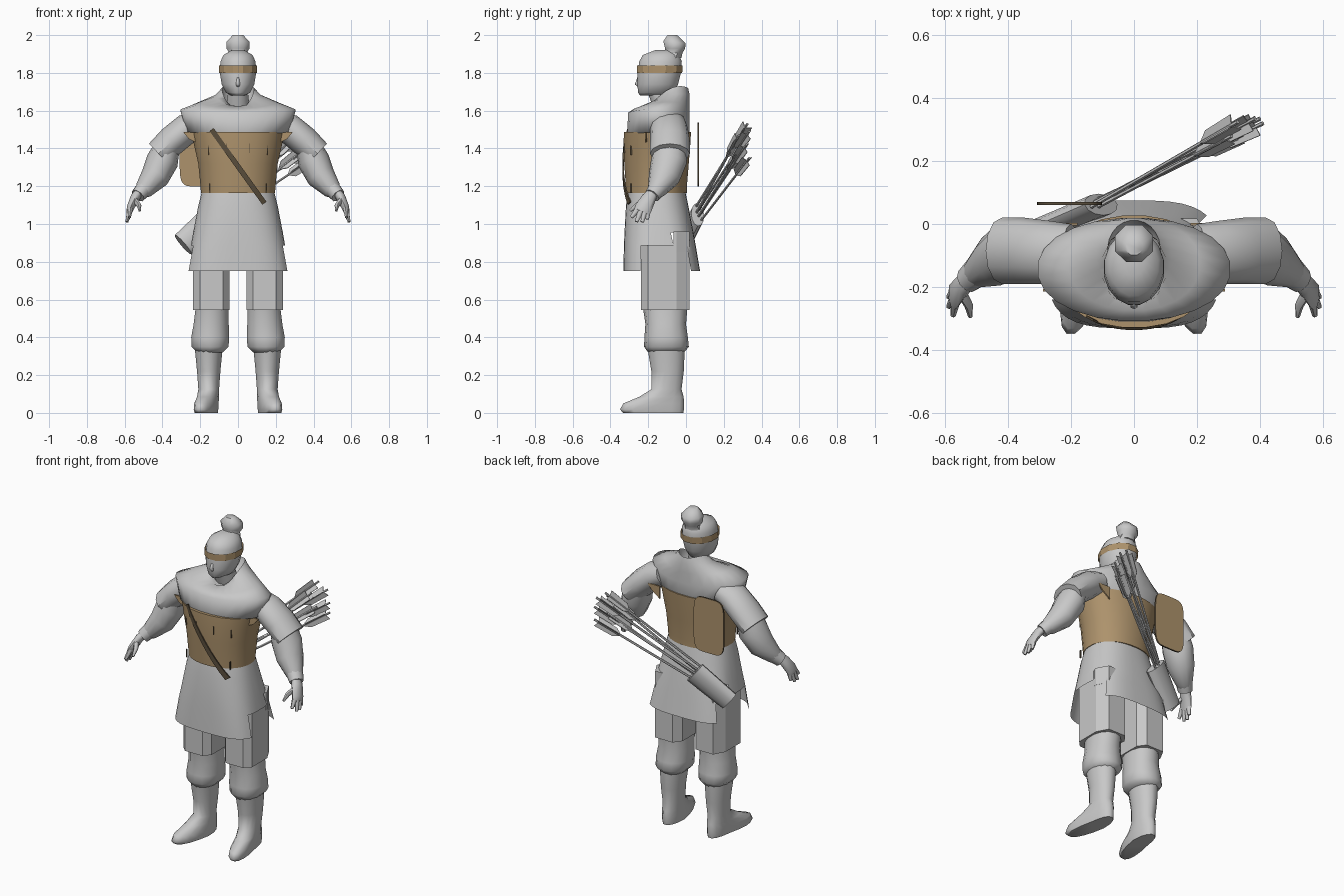
import bpy, bmesh, math
from mathutils import Vector

if "Cube" in bpy.data.objects:
    bpy.data.objects.remove(bpy.data.objects["Cube"])


def material(name, r, g, b):
    m = bpy.data.materials.new(name)
    m.diffuse_color = (r, g, b, 1)
    m.use_nodes = True
    m.node_tree.nodes["Principled BSDF"].inputs["Base Color"].default_value = m.diffuse_color
    return m


GREY = material("cloth_grey", 0.58, 0.58, 0.58)
TAN = material("armour_tan", 0.42, 0.29, 0.15)
BROWN = material("leather_brown", 0.10, 0.075, 0.045)


def finish(bm, name, mat, mirror=False, angle=40):
    bmesh.ops.recalc_face_normals(bm, faces=bm.faces)
    me = bpy.data.meshes.new(name)
    bm.to_mesh(me)
    bm.free()
    ob = bpy.data.objects.new(name, me)
    bpy.context.collection.objects.link(ob)
    me.materials.append(mat)
    if mirror:
        ob.modifiers.new("mirror", "MIRROR")
    bpy.ops.object.select_all(action='DESELECT')
    ob.select_set(True)
    bpy.context.view_layer.objects.active = ob
    bpy.ops.object.shade_smooth_by_angle(angle=math.radians(angle))
    return ob


def power(v, n):
    return math.copysign(abs(v) ** (2 / n), v)


def ring(z, rx, y0, y1, cx=0, n=2, side=0, tilt=0, seg=24):
    """Horizontal ring; side lifts its flanks, tilt lifts its back."""
    pts = []
    for i in range(seg):
        a = math.tau * (i + 0.5) / seg
        c, s = math.cos(a), math.sin(a)
        pts.append(Vector((cx + rx * power(c, n),
                           (y0 + y1) / 2 + (y1 - y0) / 2 * power(s, n),
                           z + side * c * c + tilt * s)))
    return pts


def loft(bm, rings, caps=(True, True)):
    rows = [[bm.verts.new(p) for p in r] for r in rings]
    n = len(rows[0])
    for a, b in zip(rows, rows[1:]):
        for i in range(n):
            bm.faces.new((a[i], a[(i + 1) % n], b[(i + 1) % n], b[i]))
    if caps[0]:
        bm.faces.new(rows[0])
    if caps[1]:
        bm.faces.new(rows[-1])


def stack(name, mat, rows, mirror=False, caps=(True, True), angle=40, **kw):
    bm = bmesh.new()
    loft(bm, [ring(*r[:4], **{**kw, **(r[4] if len(r) > 4 else {})}) for r in rows], caps)
    return finish(bm, name, mat, mirror, angle)


def tube(bm, path, seg=10, caps=(True, True)):
    """path: (point, radius along y, radius across)."""
    pts = [Vector(p[0]) for p in path]
    rings = []
    for i, (_, ra, rb) in enumerate(path):
        t = (pts[min(i + 1, len(pts) - 1)] - pts[max(i - 1, 0)]).normalized()
        u = (Vector((0, 1, 0)) - t * t.y).normalized()
        v = t.cross(u)
        rings.append([pts[i] + u * ra * math.cos(k * math.tau / seg)
                      + v * rb * math.sin(k * math.tau / seg) for k in range(seg)])
    loft(bm, rings, caps)


def prism(bm, outline, z0, z1):
    loft(bm, [[Vector((x, y, z)) for x, y in outline] for z in (z0, z1)])


# Head, neck, nose and top knot
stack("head", GREY, [
    (1.60, .065, -.17, -.03), (1.685, .055, -.20, -.06), (1.68, .035, -.245, -.09),
    (1.695, .065, -.255, -.06), (1.74, .088, -.26, -.04), (1.80, .098, -.258, -.025),
    (1.86, .095, -.25, -.02), (1.895, .078, -.23, -.035), (1.92, .035, -.165, -.06)],
    seg=16, angle=65)
stack("top_knot", GREY, [
    (1.88, .06, -.13, -.02), (1.905, .05, -.112, -.015), (1.93, .066, -.115, 0),
    (1.962, .066, -.125, .002, {"tilt": -.006}), (2.0, .03, -.10, -.045)], seg=8, angle=50)
bm = bmesh.new()
tube(bm, [((0, -.255, 1.775), .003, .006), ((0, -.26, 1.74), .011, .013), ((0, -.252, 1.728), .005, .009)], 6)
finish(bm, "nose", GREY, angle=80)
stack("headband", TAN, [(1.80, .104, -.264, -.016), (1.84, .104, -.264, -.013)],
      caps=(False, False), seg=12, angle=20)

# Shoulder mantle with raised collar
stack("mantle", GREY, [
    (1.46, .25, -.305, .01, {"side": .03}), (1.485, .275, -.312, .02),
    (1.575, .308, -.308, .02, {"side": .03, "tilt": -.015}),
    (1.62, .21, -.275, .02, {"side": .025, "tilt": .01}),
    (1.655, .12, -.215, .02, {"side": .025, "tilt": .03}),
    (1.665, .085, -.19, .012, {"side": .05, "tilt": .055}),
    (1.62, .07, -.17, -.02)], n=2.1, angle=85)

# Wrapped chest armour, with thin pointed arm tabs
stack("chest_armour", TAN, [
    (1.165, .198, -.318, .006), (1.20, .2, -.32, .006), (1.32, .212, -.328, .016),
    (1.42, .235, -.332, .024), (1.487, .25, -.33, .028)], n=2.15)
bm = bmesh.new()
for y, reach in ((-.215, .29), (-.005, .265)):
    loft(bm, [[Vector((.18, y + d, 1.41)), Vector((reach - .03, y + d, 1.45)),
               Vector((reach, y + d, 1.487)), Vector((.18, y + d, 1.487))] for d in (0, .008)])
finish(bm, "armour_tab", TAN, True)


# Diagonal strap following the chest, and small lacing slits
def chest_y(x):
    return -.155 - .175 * (1 - min(1, abs(x) / .225) ** 2.15) ** (1 / 2.15)


bm = bmesh.new()
rows = []
for i in range(9):
    t = i / 8
    x, z = -.14 + .28 * t, 1.50 - .39 * t
    rows.append([Vector((x + dx, chest_y(x + dx) - d, z + dx * .7))
                 for dx, d in ((-.011, 0), (.011, 0), (.011, .007), (-.011, .007))])
loft(bm, rows)
finish(bm, "chest_strap", BROWN)
bm = bmesh.new()
for x, z in ((.06, 1.40), (.155, 1.39), (.15, 1.19)):
    y = chest_y(x) - .006
    prism(bm, [(x - .002, y), (x + .002, y), (x + .002, y + .009), (x - .002, y + .009)], z - .025, z + .025)
finish(bm, "lacing", BROWN, True)

# Tunic skirt with open side slits
bm = bmesh.new()
loft(bm, [ring(z, rx, y0, y1, n=n, seg=40) for z, rx, y0, y1, n in (
    (1.18, .19, -.305, -.005, 2.3), (1.10, .21, -.318, .012, 2.4), (.955, .238, -.326, .04, 2.7),
    (.885, .25, -.329, .052, 3), (.75, .275, -.332, .075, 3.2))], (True, False))
slit = []
for f in bm.faces:
    c = f.calc_center_median()
    if abs(c.x) > .2 and ((-.24 < c.y < .02 and c.z < .88) or (-.06 < c.y < .02 and c.z < .94)):
        slit.append(f)
bmesh.ops.delete(bm, geom=slit, context='FACES')
finish(bm, "tunic_skirt", GREY)

# Faceted thigh guards, with a raised tab at the outer rear
bm = bmesh.new()
prism(bm, [(.045, -.195), (.08, -.238), (.20, -.238), (.237, -.20),
           (.237, -.05), (.20, .018), (.08, .018), (.045, -.03)], .545, .90)
prism(bm, [(.15, -.065), (.238, -.065), (.238, -.05), (.20, .018), (.15, .018)], .85, .96)
finish(bm, "thigh_guard", GREY, True, 25)

# Gathered trousers and boots
stack("trouser_leg", GREY, [
    (.32, .07, -.20, -.01, {"cx": .148}), (.35, .10, -.222, .015, {"cx": .148}),
    (.40, .103, -.22, .01, {"cx": .147}), (.47, .095, -.215, .0, {"cx": .142}),
    (.56, .088, -.228, .008, {"cx": .138})], mirror=True, seg=14, n=2.2, angle=75)
boot = stack("boot", GREY, [
    (0, .052, -.335, -.012, {"n": 2.3}), (.018, .055, -.352, -.008, {"n": 2.3}),
    (.05, .056, -.335, -.008, {"n": 2.2}), (.085, .056, -.25, -.01), (.125, .056, -.185, -.022),
    (.22, .063, -.185, -.01), (.34, .075, -.205, -.005)], mirror=True, seg=16, cx=.155, angle=65)
for v in boot.data.vertices:
    if v.co.z < .1:
        v.co.x += .2 * max(0, -.12 - v.co.y)

# Arms: short sleeve, puffed forearm, wrist cuff and hand
bm = bmesh.new()
tube(bm, [((.20, -.09, 1.535), .09, .07), ((.27, -.09, 1.505), .10, .08),
          ((.35, -.085, 1.44), .105, .08), ((.42, -.085, 1.372), .105, .074)], 12)
finish(bm, "upper_sleeve", GREY, True)
bm = bmesh.new()
tube(bm, [((.37, -.085, 1.42), .09, .065), ((.40, -.09, 1.335), .095, .085),
          ((.44, -.115, 1.25), .085, .076), ((.50, -.155, 1.18), .05, .05),
          ((.515, -.165, 1.165), .04, .036)], 12)
finish(bm, "forearm_sleeve", GREY, True, 55)
bm = bmesh.new()
tube(bm, [((.495, -.15, 1.19), .052, .046), ((.53, -.18, 1.15), .042, .04)], 10)
finish(bm, "wrist_cuff", GREY, True)
bm = bmesh.new()
tube(bm, [((.52, -.17, 1.175), .028, .024), ((.545, -.195, 1.14), .038, .025),
          ((.57, -.225, 1.085), .046, .02), ((.575, -.235, 1.065), .042, .015)], 8)
for tip, base in (((.575, -.29, 1.035), (.568, -.25, 1.085)), ((.588, -.262, 1.012), (.572, -.235, 1.08)),
                  ((.588, -.232, 1.01), (.573, -.215, 1.08)), ((.58, -.205, 1.025), (.57, -.2, 1.085))):
    tube(bm, [(base, .017, .015), (tip, .009, .009)], 6)
tube(bm, [((.55, -.215, 1.13), .018, .018), ((.525, -.26, 1.10), .014, .014),
          ((.52, -.295, 1.07), .007, .007)], 6)
finish(bm, "hand", GREY, True, 60)

# Back pad: rounded plate with a dark rim
bm = bmesh.new()
loft(bm, [[Vector((-.205 + .104 * power(math.cos(a), 5), y, 1.368 + .17 * power(math.sin(a), 5)))
           for a in [math.tau * (i + .5) / 28 for i in range(28)]] for y in (.06, .07)])
pad = finish(bm, "back_pad", TAN)
pad.data.materials.append(BROWN)
for p in pad.data.polygons:
    p.material_index = int(abs(p.normal.y) < .5)

# Slanted flat quiver and its fanned arrows
low, mouth = Vector((-.29, -.015, .89)), Vector((-.105, .062, 1.05))
bm = bmesh.new()
tube(bm, [(low, .036, .068), (mouth, .036, .08)], 12)
finish(bm, "quiver", GREY)

bm, vanes = bmesh.new(), bmesh.new()
ends = [(.33, .325, 1.53), (.385, .335, 1.49), (.31, .28, 1.47), (.41, .32, 1.42),
        (.345, .285, 1.39), (.40, .335, 1.35)]
for i, e in enumerate(ends):
    start = mouth + Vector((-.03 + .01 * (i % 3), .014 * (i % 2) - .007, .045 - .018 * i))
    end = Vector(e)
    tube(bm, [(start, .007, .007), (end, .007, .007)], 6)
    t = (end - start).normalized()
    u = (Vector((0, 1, 0)) - t * t.y).normalized()
    v = t.cross(u)
    for k in range(3):
        a = math.tau * k / 3 + i
        d = u * math.cos(a) + v * math.sin(a)
        w = t.cross(d) * .002
        outline = [end - t * .18, end - t * .14 + d * .03, end - t * .02 + d * .034, end - t * .03]
        loft(vanes, [[p - w for p in outline], [p + w for p in outline]])
finish(bm, "arrow_shafts", GREY)
finish(vanes, "arrow_fletching", GREY)
